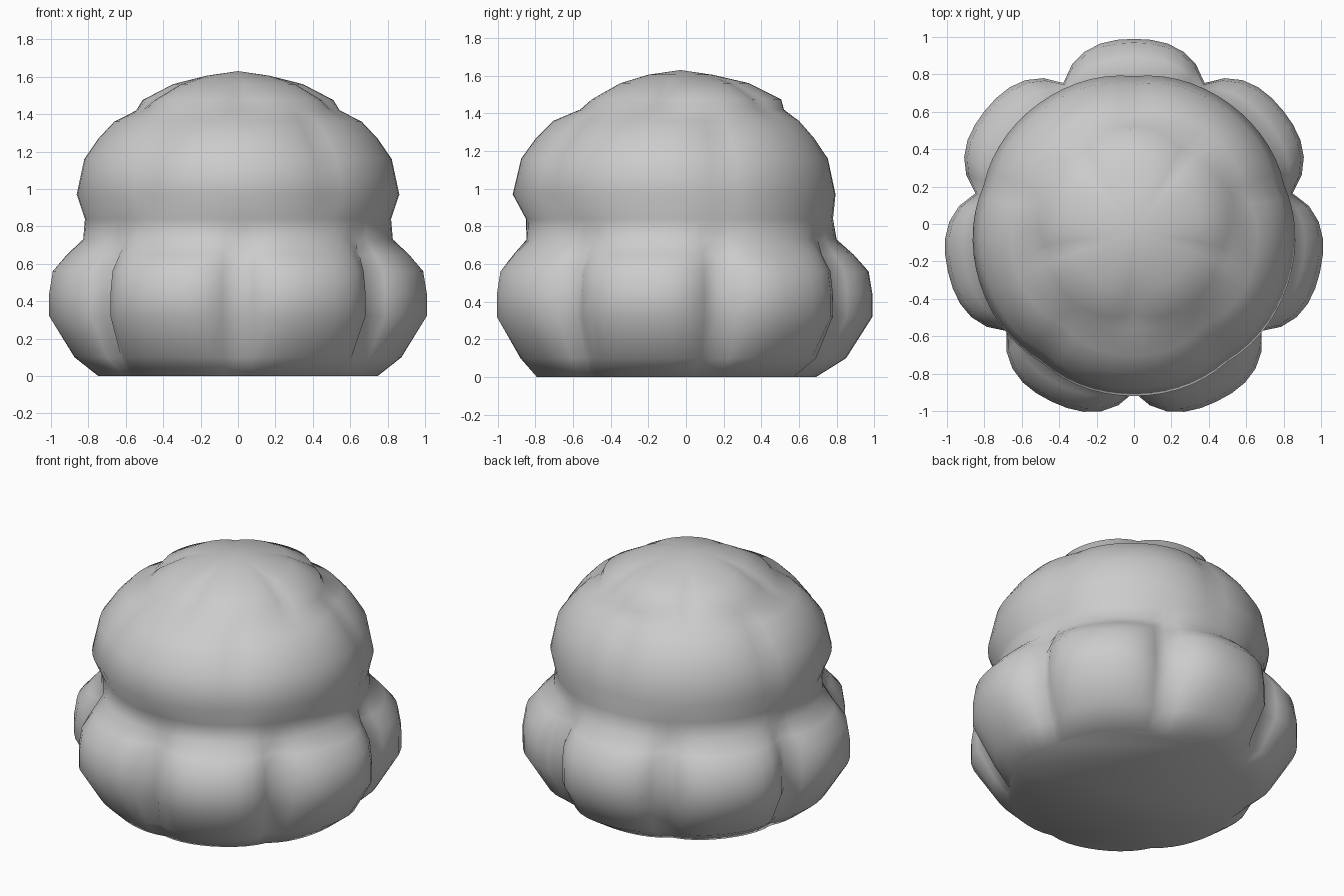
import bpy, bmesh
from math import radians, pi, cos, sin

if "Cube" in bpy.data.objects:
    bpy.data.objects.remove(bpy.data.objects["Cube"])

SEGMENTS = 70  # divides evenly into seven and five lobes

# Rings from ground to crown:
# height, lobe tip radius, crease depth, y offset, lobe count, first lobe angle
LOWER, MIDDLE, TOP = (7, 90), (5, -90), (5, 90)
RINGS = [
    (0.00, 0.75, 0.03, -0.06, LOWER),
    (0.10, 0.88, 0.08, -0.03, LOWER),
    (0.32, 1.02, 0.15, -0.03, LOWER),
    (0.44, 1.02, 0.15, -0.03, LOWER),
    (0.56, 1.00, 0.14, -0.03, LOWER),
    (0.65, 0.92, 0.09, -0.03, LOWER),
    (0.73, 0.83, 0.02, -0.03, LOWER),
    (0.84, 0.82, 0.01, -0.03, MIDDLE),
    (0.97, 0.865, 0.02, -0.055, MIDDLE),
    (1.16, 0.825, 0.03, -0.05, MIDDLE),
    (1.27, 0.75, 0.04, -0.045, MIDDLE),
    (1.36, 0.665, 0.04, -0.04, MIDDLE),
    (1.42, 0.545, 0.01, -0.025, TOP),
    (1.475, 0.515, 0.05, -0.01, TOP),
    (1.56, 0.35, 0.03, -0.015, TOP),
    (1.605, 0.17, 0.0, -0.03, TOP),
]


def scallop(angle, lobes, start):
    """0 at the tip of a lobe, 1 in the crease between two lobes."""
    step = 2 * pi / lobes
    t = ((angle - radians(start)) / step + 0.5) % 1.0 - 0.5
    return abs(2 * t) ** 3


# Loft the lobed rings into one skin
bm = bmesh.new()
loops = []
for z, radius, crease, y0, (lobes, start) in RINGS:
    loop = []
    for i in range(SEGMENTS):
        a = pi / 2 + 2 * pi * i / SEGMENTS
        r = radius - crease * scallop(a, lobes, start)
        loop.append(bm.verts.new((r * cos(a), r * sin(a) + y0, z)))
    loops.append(loop)
for low, high in zip(loops, loops[1:]):
    for i in range(SEGMENTS):
        j = (i + 1) % SEGMENTS
        bm.faces.new((low[i], low[j], high[j], high[i]))

# Crown and flat base
crown = bm.verts.new((0, -0.03, 1.63))
for i in range(SEGMENTS):
    bm.faces.new((loops[-1][i], loops[-1][(i + 1) % SEGMENTS], crown))
bm.faces.new(loops[0][::-1])

bmesh.ops.recalc_face_normals(bm, faces=bm.faces[:])
for f in bm.faces:
    f.smooth = True
mesh = bpy.data.meshes.new("bush")
bm.to_mesh(mesh)
bm.free()
bush = bpy.data.objects.new("bush", mesh)
bpy.context.collection.objects.link(bush)
